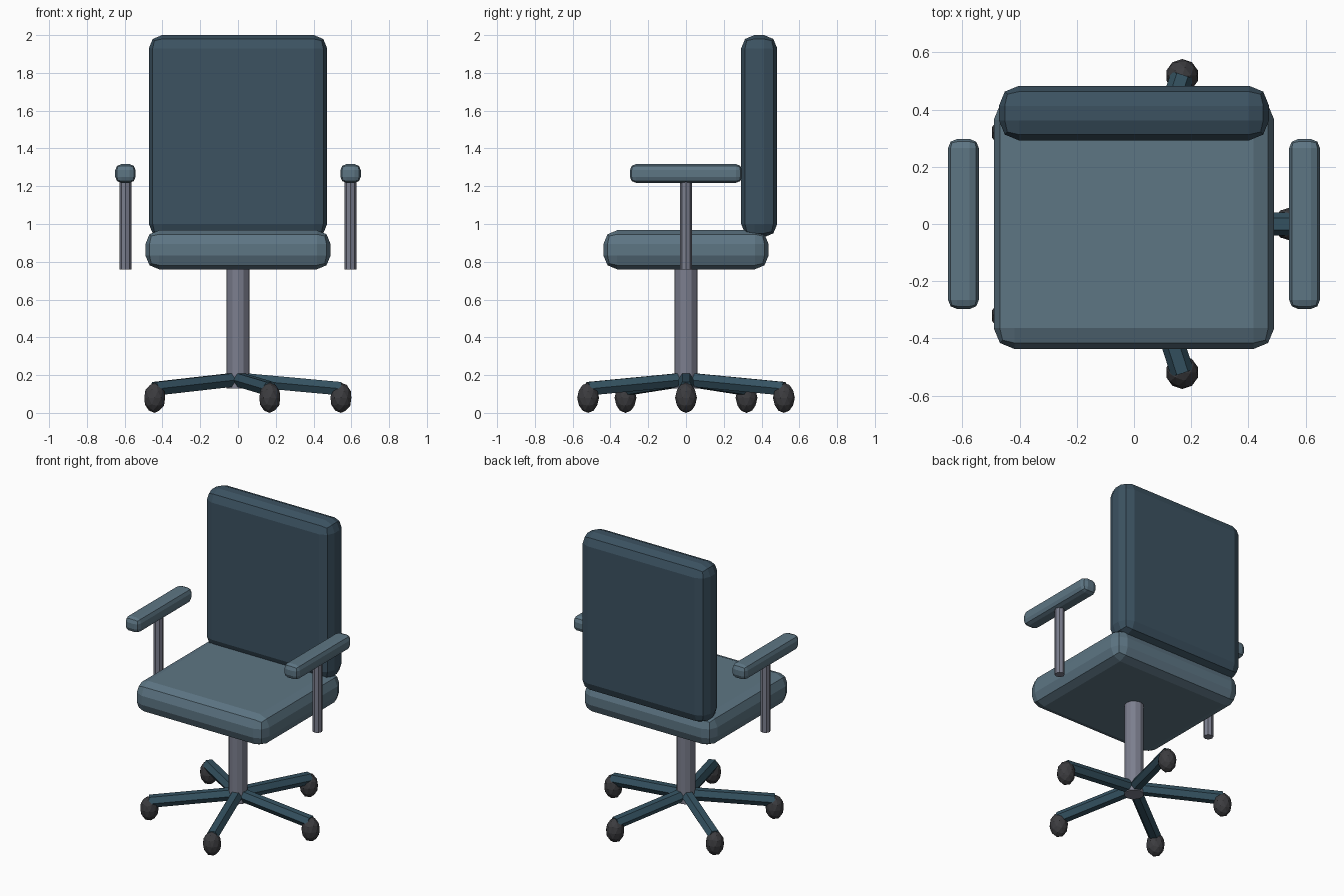
import bpy
from math import cos, sin, radians
from mathutils import Vector

if "Cube" in bpy.data.objects:
    bpy.data.objects.remove(bpy.data.objects["Cube"])


def material(name, rgb):
    m = bpy.data.materials.new(name)
    m.diffuse_color = (*rgb, 1)
    m.use_nodes = True
    m.node_tree.nodes["Principled BSDF"].inputs["Base Color"].default_value = m.diffuse_color
    return m


CUSHION = material("cushion", (0.11, 0.18, 0.23))
DARK = material("dark_fabric", (0.045, 0.085, 0.12))
LEG = material("base_paint", (0.035, 0.085, 0.12))
METAL = material("metal", (0.20, 0.21, 0.27))
RUBBER = material("rubber", (0.045, 0.045, 0.05))


def finish(name, mat):
    ob = bpy.context.object
    ob.name = name
    ob.data.materials.append(mat)
    return ob


def pad(name, lo, hi, bevel, mat):
    """Box between two corners with a two-step rounded edge."""
    lo, hi = Vector(lo), Vector(hi)
    bpy.ops.mesh.primitive_cube_add(size=1, location=(lo + hi) / 2)
    ob = finish(name, mat)
    for v in ob.data.vertices:
        v.co *= hi - lo
    mod = ob.modifiers.new("bevel", 'BEVEL')
    mod.width, mod.segments = bevel, 2
    return ob


def rod(name, a, b, radius, sides, mat):
    """Prism running from point a to point b."""
    a, b = Vector(a), Vector(b)
    d = b - a
    bpy.ops.mesh.primitive_cylinder_add(vertices=sides, radius=radius,
                                        depth=d.length, location=(a + b) / 2)
    ob = finish(name, mat)
    ob.rotation_euler = (0, d.angle(Vector((0, 0, 1))),
                         Vector((1, 0)).angle_signed(d.xy) * -1 if d.xy.length > 1e-4 else 0)
    return ob


# Seat and backrest
pad("seat", (-0.49, -0.437, 0.76), (0.49, 0.437, 0.967), 0.073, CUSHION)
pad("backrest", (-0.472, 0.292, 0.93), (0.472, 0.483, 2.0), 0.07, DARK)

# Armrests and their posts
for side, s in (("left", -1), ("right", 1)):
    x = 0.596 * s
    pad(f"{side}_armrest", (x - 0.054, -0.297, 1.218), (x + 0.054, 0.297, 1.317), 0.032, CUSHION)
    rod(f"{side}_arm_post", (x, 0, 0.76), (x, 0, 1.23), 0.031, 8, METAL)

# Central column
rod("column", (0, 0, 0.13), (0, 0, 0.78), 0.06, 12, METAL)

# Five-star base with casters
for i in range(5):
    a = radians(72 * i)
    c, s = cos(a), sin(a)
    rod(f"base_leg_{i + 1}", (0, 0, 0.178), (0.545 * c, 0.545 * s, 0.128), 0.041, 6, LEG)
    bpy.ops.mesh.primitive_ico_sphere_add(subdivisions=2, radius=1,
                                          location=(0.545 * c, 0.545 * s, 0.08))
    ob = finish(f"caster_{i + 1}", RUBBER)
    ob.scale = (0.058, 0.058, 0.08)
    ob.rotation_euler.z = a
